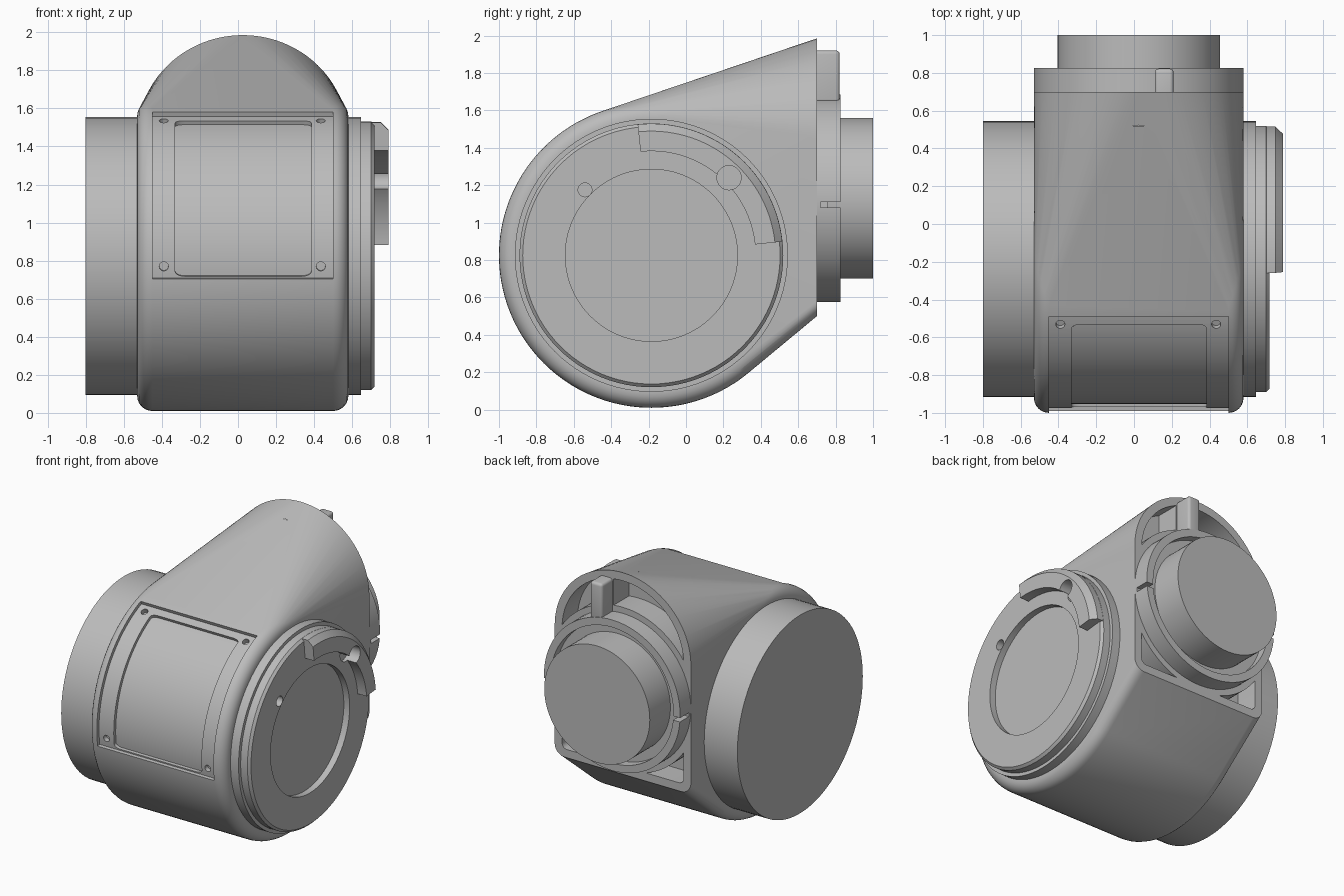
import bpy, bmesh
from math import cos, sin, pi, radians
from mathutils import Matrix, Vector

cube = bpy.data.objects.get("Cube")
if cube:
    bpy.data.objects.remove(cube, do_unlink=True)

grey = bpy.data.materials.new("matte_grey")
grey.use_nodes = True
grey.diffuse_color = (0.5, 0.5, 0.5, 1)
grey.node_tree.nodes["Principled BSDF"].inputs["Base Color"].default_value = (0.5, 0.5, 0.5, 1)

DRUM = Vector((0, -0.185, 0.825))     # drum axis runs along x
PORT = Vector((0.025, 0, 1.13))       # rear port axis runs along y
TURN = {"x": Matrix.Rotation(pi / 2, 4, "Y"), "y": Matrix.Rotation(-pi / 2, 4, "X")}


def finish(name, bm):
    bmesh.ops.recalc_face_normals(bm, faces=bm.faces[:])
    mesh = bpy.data.meshes.new(name)
    bm.to_mesh(mesh)
    bm.free()
    mesh.materials.append(grey)
    ob = bpy.data.objects.new(name, mesh)
    bpy.context.collection.objects.link(ob)
    return ob


def lathe(name, profile, axis, centre, steps=96):
    """Revolve (radius, height) points round an axis."""
    bm = bmesh.new()
    vs = [bm.verts.new((r, 0, h)) for r, h in profile]
    es = [bm.edges.new(p) for p in zip(vs, vs[1:])]
    bmesh.ops.spin(bm, geom=vs + es, cent=(0, 0, 0), axis=(0, 0, 1),
                   angle=2 * pi, steps=steps)
    bmesh.ops.remove_doubles(bm, verts=bm.verts[:], dist=0.0005)
    bm.transform(Matrix.Translation(centre) @ TURN[axis])
    return finish(name, bm)


def rod(name, r, h0, h1, axis, centre, steps=32):
    return lathe(name, [(0, h0), (r, h0), (r, h1), (0, h1)], axis, centre, steps)


def prism(points, offset):
    bm = bmesh.new()
    face = bm.faces.new([bm.verts.new(p) for p in points])
    new = bmesh.ops.extrude_face_region(bm, geom=[face])["geom"]
    bmesh.ops.translate(bm, vec=offset, verts=[v for v in new if isinstance(v, bmesh.types.BMVert)])
    bmesh.ops.recalc_face_normals(bm, faces=bm.faces[:])
    return bm


def sector(name, r0, r1, a0, a1, x0, x1, corner=0, chamfer=0, steps=40):
    """Part of a ring round the drum axis, from angle a0 to a1."""
    angles = [radians(a0 + (a1 - a0) * i / steps) for i in range(steps + 1)]
    path = [(r1, a) for a in angles] + [(r0, a) for a in reversed(angles)]
    pts = [DRUM + Vector((x0, r * cos(a), r * sin(a))) for r, a in path]
    bm = prism(pts, (x1 - x0, 0, 0))

    def radius(v):
        return (v.co - DRUM).yz.length
    if corner:
        es = [e for e in bm.edges if abs(radius(e.verts[0]) - radius(e.verts[1])) > 0.02]
        bmesh.ops.bevel(bm, geom=es, offset=corner, segments=6, profile=0.5, affect="EDGES")
    if chamfer:
        es = [e for e in bm.edges
              if all(v.co.x > x1 - 0.001 and radius(v) > r1 - 0.001 for v in e.verts)]
        bmesh.ops.bevel(bm, geom=es, offset=chamfer, segments=1, affect="EDGES")
    return finish(name, bm)


def box(name, lo, hi, bevel=0):
    bm = bmesh.new()
    lo, hi = Vector(lo), Vector(hi)
    bmesh.ops.create_cube(bm, size=1)
    bm.transform(Matrix.Translation((lo + hi) / 2) @ Matrix.Diagonal((*(hi - lo), 1)))
    if bevel:
        bmesh.ops.bevel(bm, geom=bm.edges[:], offset=bevel, segments=4, profile=0.5, affect="EDGES")
    return finish(name, bm)


def cut(ob, *cutters):
    """Subtract each cutter and remove it."""
    for c in cutters:
        mod = ob.modifiers.new("cut", "BOOLEAN")
        mod.operation, mod.solver, mod.object = "DIFFERENCE", "EXACT", c
        deps = bpy.context.evaluated_depsgraph_get()
        mesh = bpy.data.meshes.new_from_object(ob.evaluated_get(deps))
        ob.modifiers.clear()
        ob.data = mesh
        bpy.data.objects.remove(c, do_unlink=True)


def arch(y, inset=0, corner=0.08):
    """Rear outline: elliptical top, straight sides, rounded lower corners."""
    a, b = 0.555 - inset, 0.535 - inset
    pts = [(a * cos(pi * i / 48), 1.45 + b * sin(pi * i / 48)) for i in range(49)]
    for side, start in ((-1, pi), (1, 1.5 * pi)):
        for i in range(9):
            t = start + pi / 2 * i / 8
            pts.append((side * (a - corner) + corner * cos(t),
                        0.5 + inset + corner + corner * sin(t)))
    return [Vector((PORT.x + x, y, z)) for x, z in pts]


# Housing: rounded drum blended into the arched rear face
bm = bmesh.new()
for i in range(144):
    t = 2 * pi * i / 144
    for k in range(7):
        f = pi / 2 * k / 6
        r = 0.735 + 0.08 * sin(f)
        for x in (-0.45 - 0.08 * cos(f), 0.50 + 0.08 * cos(f)):
            bm.verts.new(DRUM + Vector((x, r * cos(t), r * sin(t))))
for p in arch(0.70):
    bm.verts.new(p)
bmesh.ops.convex_hull(bm, input=bm.verts[:])
bmesh.ops.delete(bm, geom=[v for v in bm.verts if not v.link_faces], context="VERTS")
bmesh.ops.dissolve_limit(bm, angle_limit=radians(0.3), verts=bm.verts[:], edges=bm.edges[:])
housing = finish("housing", bm)

# Front window: shallow frame, deeper rounded pane and four screw holes
cut(housing,
    sector("frame_cut", 0.79, 0.95, 112, 188.5, -0.45, 0.50),
    sector("pane_cut", 0.767, 0.96, 116, 187.8, -0.33, 0.385, corner=0.05))
for x in (-0.39, 0.435):
    for a in (116, 184):
        hole = rod("screw_cut", 0.024, 0.755, 0.9, "y", (0, 0, 0), 20)
        hole.data.transform(Matrix.Translation(DRUM + Vector((x, 0, 0)))
                            @ Matrix.Rotation(radians(a), 4, "X"))
        cut(housing, hole)

# Rear pockets around the port, split by the rib
pocket = finish("pocket_cut", prism(arch(0.52, inset=0.06, corner=0.04), (0, 0.3, 0)))
cut(pocket, rod("land", 0.60, 0.4, 1, "y", PORT, 96),
    box("rib_land", (0.10, 0.4, 1.5), (0.22, 1, 2.1)))
cut(housing, pocket)

# Rear port with grooved collar
port = lathe("rear_port", [(0, 0.62), (0.555, 0.62), (0.555, 0.825), (0.50, 0.825), (0.50, 0.76),
                           (0.43, 0.76), (0.43, 1.0), (0, 1.0)], "y", PORT)
for s in (-1, 1):
    x = PORT.x + s * 0.53
    cut(port, box("slot_cut", (x - 0.05, 0.72, 1.08), (x + 0.05, 0.9, 1.11)))
rib = box("rear_rib", (0.11, 0.6, 1.64), (0.21, 0.822, 1.92), 0.02)

# Plain cap on one side
left_cap = rod("plain_cap", 0.73, -0.8, -0.48, "x", DRUM, 96)

# Stepped cap with recessed centre on the other side
cap = lathe("stepped_cap", [(0, 0.5), (0.73, 0.5), (0.73, 0.645), (0.705, 0.645), (0.705, 0.70),
                            (0.688, 0.717), (0.46, 0.717), (0.46, 0.67), (0, 0.67)], "x", DRUM)
cut(cap, rod("pin_cut", 0.037, 0.66, 0.8, "x", (0, -0.54, 1.175)),
    rod("notch_cut", 0.065, 0.69, 0.9, "x", (0, 0.23, 1.24)))

# Raised arc with chamfered rim and round notch
arc = sector("raised_arc", 0.557, 0.704, 6, 96, 0.70, 0.79, chamfer=0.04)
cut(arc, rod("notch_cut", 0.065, 0.6, 0.9, "x", (0, 0.23, 1.24)))

bpy.ops.object.select_all(action="DESELECT")
for ob in (housing, port, rib, left_cap, cap, arc):
    ob.select_set(True)
    bpy.context.view_layer.objects.active = ob
bpy.ops.object.shade_smooth_by_angle(angle=radians(30))
